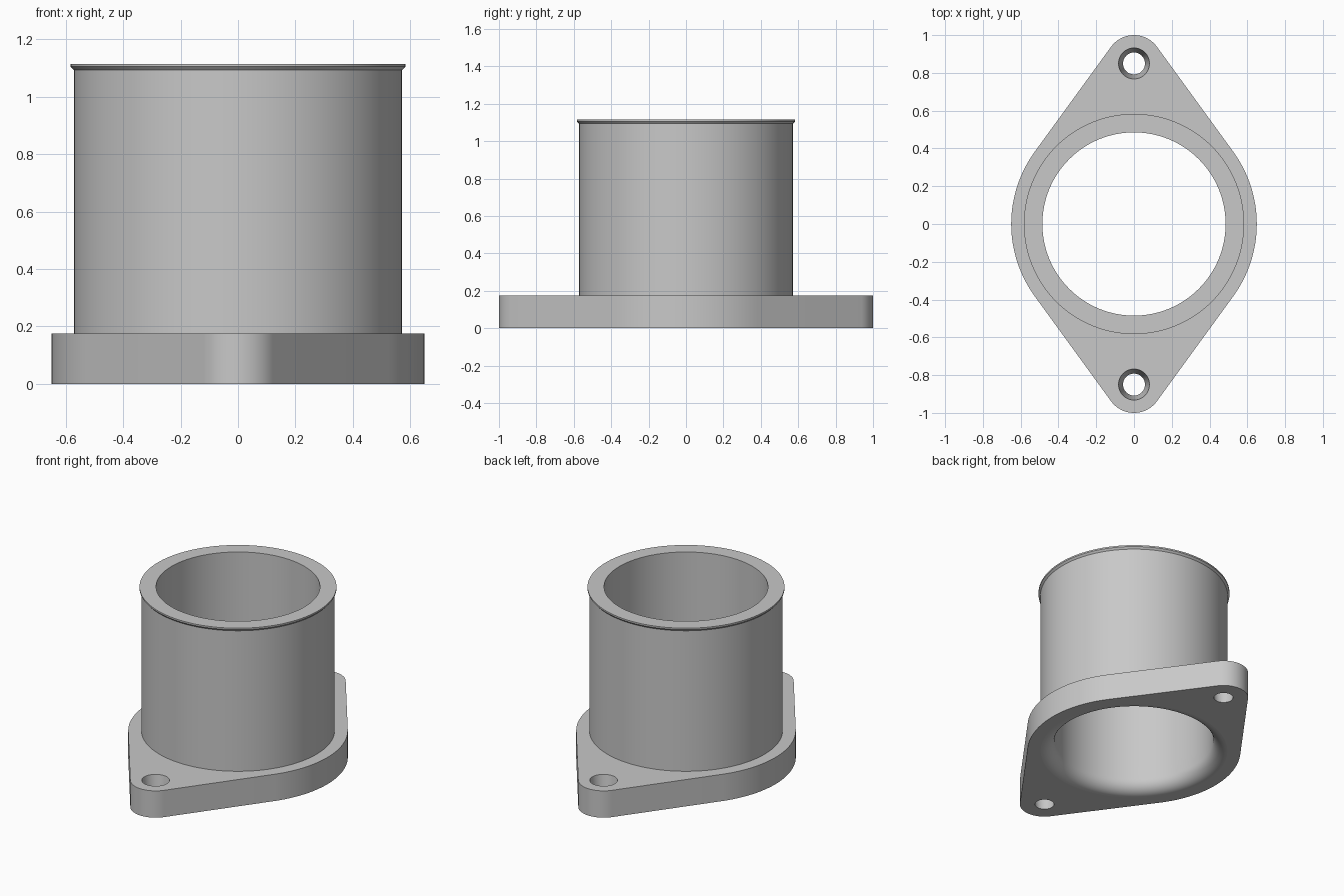
import bpy, bmesh
from math import sin, cos, pi, asin
from mathutils import Vector

if "Cube" in bpy.data.objects:
    bpy.data.objects.remove(bpy.data.objects["Cube"], do_unlink=True)

SEG = 128
FLANGE_H, TOP = 0.175, 1.115
BORE, TUBE, LIP = 0.485, 0.572, 0.583
FLARE = 0.085
BODY_R, EAR_R, EAR_Y = 0.65, 0.15, 0.85

grey = bpy.data.materials.new("plain grey")
grey.use_nodes = True
colour = (0.58, 0.58, 0.58, 1)
grey.diffuse_color = colour
grey.node_tree.nodes["Principled BSDF"].inputs["Base Color"].default_value = colour


def arc(radius, y, start, end, n):
    """Points on an arc, both ends included."""
    return [(radius * cos(start + (end - start) * i / n),
             y + radius * sin(start + (end - start) * i / n)) for i in range(n + 1)]


def circle(radius, y=0, n=SEG):
    return arc(radius, y, 0, 2 * pi, n)[:-1]


def add_loop(bm, points, z):
    return [bm.verts.new((x, y, z)) for x, y in points]


def skin(bm, loops):
    """Join successive closed loops with smooth quads."""
    for a, b in zip(loops, loops[1:]):
        for i in range(len(a)):
            j = (i + 1) % len(a)
            bm.faces.new((a[i], a[j], b[j], b[i])).smooth = True


def cap(bm, loops, normal):
    """Fill a flat face whose first loop is the rim and the rest are holes."""
    edges = []
    for loop in loops:
        for i, v in enumerate(loop):
            w = loop[(i + 1) % len(loop)]
            edges.append(bm.edges.get((v, w)) or bm.edges.new((v, w)))
    made = bmesh.ops.triangle_fill(bm, edges=edges, use_beauty=True,
                                   normal=Vector(normal))["geom"]
    for f in made:
        if isinstance(f, bmesh.types.BMFace):
            f.smooth = False


def finish(bm, name):
    bmesh.ops.recalc_face_normals(bm, faces=bm.faces)
    mesh = bpy.data.meshes.new(name)
    bm.to_mesh(mesh)
    bm.free()
    mesh.materials.append(grey)
    obj = bpy.data.objects.new(name, mesh)
    bpy.context.collection.objects.link(obj)
    bpy.ops.object.select_all(action='DESELECT')
    obj.select_set(True)
    bpy.context.view_layer.objects.active = obj
    return obj


# Flange: a round body with two ears, joined by tangent lines
t = asin((BODY_R - EAR_R) / EAR_Y)
outline = (arc(BODY_R, 0, -t, t, 40) + arc(EAR_R, EAR_Y, t, pi - t, 32)
           + arc(BODY_R, 0, pi - t, pi + t, 40)
           + arc(EAR_R, -EAR_Y, pi + t, 2 * pi - t, 32))
bm = bmesh.new()
rim = [add_loop(bm, outline, z) for z in (0, FLANGE_H)]

# Bore with a rounded mouth at the bottom
bore = []
for i in range(11):
    a = pi / 2 * i / 10
    bore.append(add_loop(bm, circle(BORE + FLARE * (1 - sin(a))), FLARE * (1 - cos(a))))
bore.append(add_loop(bm, circle(BORE), FLANGE_H))

# Tapered bolt holes
holes = [[add_loop(bm, circle(r, y, 48), z) for r, z in ((0.058, 0), (0.082, FLANGE_H))]
         for y in (EAR_Y, -EAR_Y)]

walls = [rim, bore] + holes
for wall in walls:
    skin(bm, wall)
cap(bm, [w[0] for w in walls], (0, 0, -1))
cap(bm, [w[-1] for w in walls], (0, 0, 1))
finish(bm, "flange")
bpy.ops.object.shade_smooth_by_angle(angle=0.6)
# Keep the flat plate faces free of shading gradients
for p in bpy.context.object.data.polygons:
    if abs(p.normal.z) > 0.999:
        p.use_smooth = False

# Tube with a small flared lip, standing on the flange
profile = [(TUBE, FLANGE_H), (TUBE, TOP - 0.022), (LIP, TOP - 0.01),
           (LIP, TOP), (BORE, TOP), (BORE, FLANGE_H)]
bm = bmesh.new()
skin(bm, [add_loop(bm, circle(r), z) for r, z in profile])
finish(bm, "tube")
bpy.ops.object.shade_smooth_by_angle(angle=0.5)
